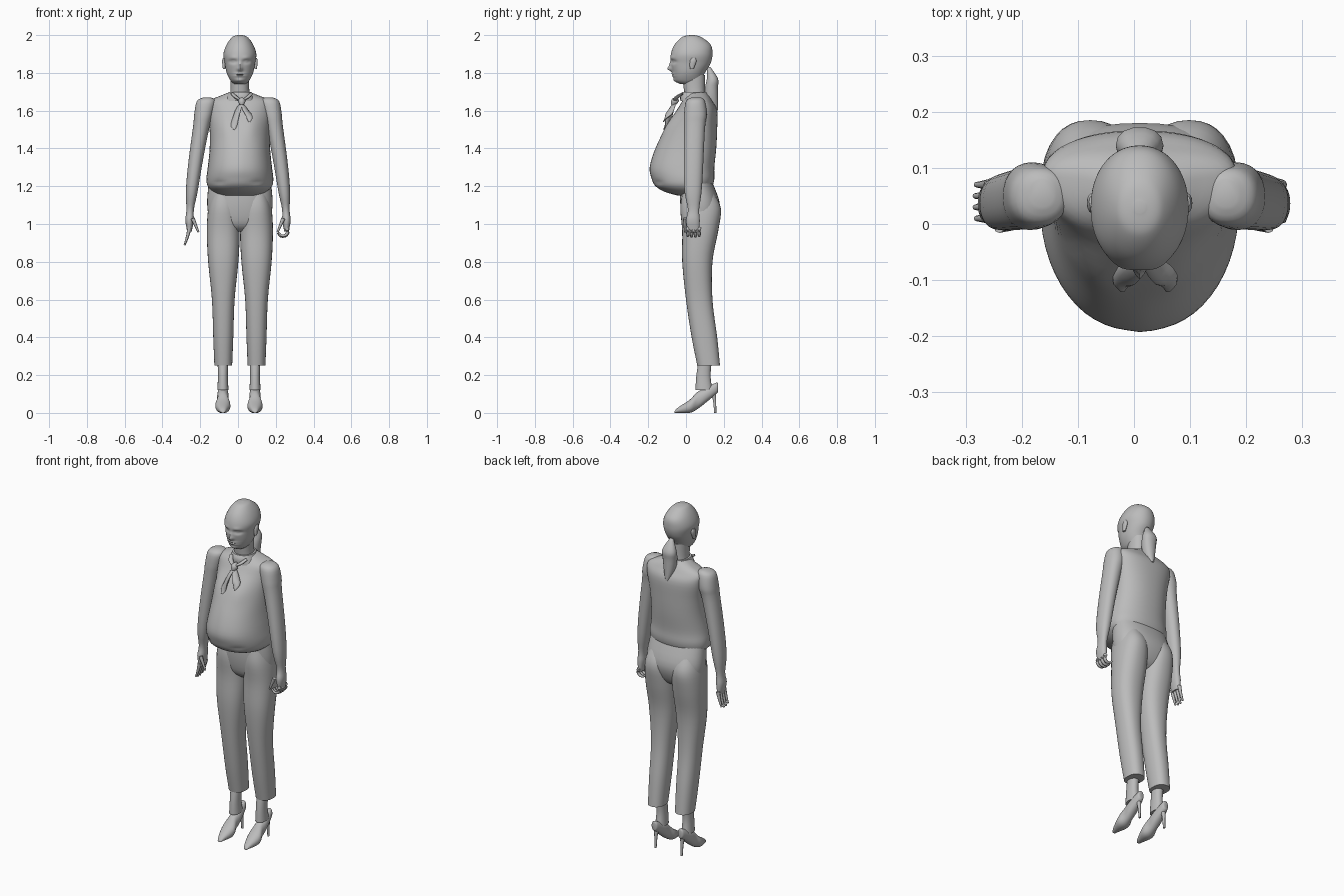
import bpy, bmesh, math
from mathutils import Vector

cube = bpy.data.objects.get("Cube")
if cube:
    bpy.data.objects.remove(cube)

grey = bpy.data.materials.new("plain grey")
grey.use_nodes = True
tone = (0.5, 0.5, 0.5, 1)
grey.diffuse_color = tone
grey.node_tree.nodes["Principled BSDF"].inputs["Base Color"].default_value = tone
parts = []


def skin(name, rings):
    """Join rings of points into one capped surface."""
    bm = bmesh.new()
    loops = [[bm.verts.new(point) for point in ring] for ring in rings]
    for lower, upper in zip(loops, loops[1:]):
        for i in range(len(lower)):
            bm.faces.new((lower[i - 1], lower[i], upper[i], upper[i - 1]))
    bm.faces.new(loops[0])
    bm.faces.new(loops[-1])
    bmesh.ops.recalc_face_normals(bm, faces=bm.faces)
    mesh = bpy.data.meshes.new(name)
    bm.to_mesh(mesh)
    bm.free()
    mesh.materials.append(grey)
    obj = bpy.data.objects.new(name, mesh)
    bpy.context.collection.objects.link(obj)
    parts.append(obj)
    return obj


def smooth_rows(rows, steps):
    """Catmull-Rom interpolation through rows of numbers."""
    last = len(rows) - 1
    result = []
    for k in range(last):
        before, start, end, after = (rows[max(0, min(last, k + d))] for d in (-1, 0, 1, 2))
        for s in range(steps):
            t = s / steps
            row = []
            for a, b, c, d in zip(before, start, end, after):
                cubic = 3 * (b - c) + d - a
                square = 2 * a - 5 * b + 4 * c - d
                row.append(b + t / 2 * (c - a + t * (square + t * cubic)))
            result.append(row)
    return result + [rows[last]]


def superellipse(count, power):
    """Unit outline, squarer as power grows."""
    for i in range(count):
        angle = math.tau * i / count
        c, s = math.cos(angle), math.sin(angle)
        yield (math.copysign(abs(c) ** (2 / power), c), math.copysign(abs(s) ** (2 / power), s))


def loft(name, rows, x=0.01, along="z", count=32, power=2.2, middle=0.5, steps=4):
    """Rows are (position, half width, depth start, depth end)."""
    rings = []
    for place, half, start, end in smooth_rows(rows, steps):
        centre = start + (end - start) * middle
        ring = []
        for u, v in superellipse(count, power):
            depth = centre + v * (end - centre if v > 0 else centre - start)
            across = x + half * u
            ring.append((across, depth, place) if along == "z" else (across, place, depth))
        rings.append(ring)
    return skin(name, rings)


def tube(name, path, flat=1.0, count=10):
    """Path rows are (x, y, z, radius); flat squeezes the section."""
    rows = smooth_rows(path, 3)
    points = [Vector(row[:3]) for row in rows]
    rings = []
    for k, point in enumerate(points):
        ahead = points[min(k + 1, len(points) - 1)]
        turn = (ahead - points[max(k - 1, 0)]).to_track_quat("Z", "Y")
        radius = rows[k][3]
        rings.append([point + turn @ Vector((radius * u, radius * flat * v, 0))
                      for u, v in superellipse(count, 2)])
    return skin(name, rings)


def finger(name, start, heading, curl, step):
    """A tapered finger that turns by curl at each joint."""
    x, y, z = start
    path = []
    for joint in range(5):
        path.append((x, y, z, 0.011 - 0.0015 * joint))
        x -= step * math.sin(heading)
        z -= step * math.cos(heading)
        heading += curl
    tube(name, path, count=8)


def sculpt(obj, bumps, limit):
    """Push front points along y by soft bumps (x, z, x size, z size, amount)."""
    for vert in obj.data.vertices:
        if vert.co.y < limit:
            x, z = vert.co.x, vert.co.z
            vert.co.y += sum(amount * math.exp(-((x - bx) / width) ** 2 - ((z - bz) / height) ** 2)
                             for bx, bz, width, height, amount in bumps)


# Head with modelled face
HEAD_X = 0.01
head = loft("head", [
    (1.74, .03, -.03, .06), (1.76, .05, -.06, .08), (1.8, .07, -.07, .1), (1.85, .08, -.08, .13),
    (1.9, .087, -.08, .14), (1.95, .07, -.06, .13), (1.99, .04, -.02, .08), (2, .01, .02, .04)],
    count=72, steps=9, power=2.1)
nose = (HEAD_X, 1.82, .012, .012, -.02)
bridge = (HEAD_X, 1.84, .01, .02, -.01)
lips = (HEAD_X, 1.79, .03, .01, -.01)
mouth_line = (HEAD_X, 1.79, .03, .003, .008)
chin = (HEAD_X, 1.76, .02, .01, -.006)
face = [nose, bridge, lips, mouth_line, chin]
for side in (-1, 1):
    eye_x = HEAD_X + side * .035
    socket = (eye_x, 1.86, .02, .01, .013)
    eyeball = (eye_x, 1.86, .01, .005, -.008)
    brow = (eye_x, 1.88, .02, .01, -.004)
    face += [socket, eyeball, brow]
sculpt(head, face, limit=-.01)

# Neck, collar and ponytail
loft("neck", [(1.63, .06, 0, .11), (1.7, .05, -.01, .1), (1.79, .05, -.02, .1)])
loft("collar", [(1.65, .09, -.03, .13), (1.68, .07, -.03, .12), (1.7, .06, -.02, .11)])
loft("ponytail", [(1.83, .01, .11, .13), (1.77, .04, .11, .17), (1.72, .04, .1, .17),
                  (1.65, .03, .1, .17), (1.6, .01, .14, .17)], count=14)

# Blouse with a full belly, front seam and gathered hem
blouse = loft("blouse", [
    (1.15, .1, -.04, .08), (1.17, .14, -.11, .12), (1.2, .17, -.16, .14), (1.24, .177, -.18, .15),
    (1.3, .17, -.19, .15), (1.4, .16, -.16, .16), (1.5, .16, -.11, .165), (1.6, .17, -.05, .165),
    (1.65, .165, -.02, .14), (1.68, .1, 0, .12), (1.7, .05, 0, .1)],
    count=56, middle=.66)
seam = (.02, 1.35, .01, .2, -.006)
bust = [(side * .07, 1.52, .05, .06, -.012) for side in (-1, 1)]
hem_folds = [(side * .1, 1.22, .03, .01, .008) for side in (-1, 1)]
sculpt(blouse, [seam] + bust + hem_folds, limit=-.04)

# Neck bow with loops and two hanging ends
BOW_X = 0.02
tube("bow_knot", [(BOW_X, -.04, 1.66, .01), (BOW_X, -.06, 1.65, .02), (BOW_X, -.07, 1.63, .01)])
for side in (-1, 1):
    tip = 1.52 + side * .02
    tube("bow_end", [(BOW_X, -.06, 1.64, .01), (BOW_X + side * .02, -.08, 1.6, .02),
                     (BOW_X + side * .04, -.1, tip + .03, .02), (BOW_X + side * .04, -.12, tip, .004)],
         flat=.45)
    tube("bow_loop", [(BOW_X, -.06, 1.65, .01), (BOW_X + side * .03, -.05, 1.67, .013),
                      (BOW_X + side * .05, -.02, 1.69, .01)], flat=.6)

# Trouser hips
loft("hips", [(1.22, .165, -.03, .14), (1.1, .173, -.03, .18), (1, .15, -.01, .15), (.96, .08, .03, .1)],
     count=40, power=2.3)

# Outlines shared by both sides
LEG = [(1.16, .06, -.02, .15), (1.08, .08, -.03, .185), (.96, .087, -.02, .17), (.8, .08, -.02, .14),
       (.6, .06, 0, .14), (.4, .053, .03, .165), (.25, .047, .06, .18)]
ANKLE = [(.3, .03, .07, .14), (.2, .026, .055, .13), (.12, .03, .05, .14)]
SHOE = [(-.06, .01, 0, .01), (-.04, .02, 0, .03), (.02, .04, 0, .07), (.06, .03, .02, .11),
        (.1, .03, .05, .13), (.16, .02, .1, .16), (.17, .01, .11, .15)]
ARM = [(1.67, .02, .03, .08), (1.65, .05, 0, .1), (1.58, .05, -.01, .11), (1.5, .043, -.01, .1),
       (1.2, .033, -.01, .085), (1.08, .02, .01, .07), (1.02, .022, 0, .073), (.96, .012, .01, .07)]

for side, label in ((1, "left"), (-1, "right")):
    # Leg, ankle and high-heeled shoe
    loft(label + "_trouser_leg", LEG, x=.01 + side * .088, power=2.3)
    foot_x = .005 + side * .085
    loft(label + "_ankle", ANKLE, x=foot_x, count=20)
    loft(label + "_shoe", SHOE, x=foot_x, along="y", count=20)
    tube(label + "_heel", [(foot_x, .14, .12, .02), (foot_x, .15, .08, .01), (foot_x, .155, 0, .006)])

    # Ear
    loft(label + "_ear", [(1.82, .006, .02, .04), (1.86, .01, .02, .055), (1.88, .006, .03, .05)],
         x=HEAD_X + side * .084, count=14)

    # Arm swings outward from the shoulder to the hand
    arm = loft(label + "_arm", ARM, x=0, count=28)
    for vert in arm.data.vertices:
        vert.co.x += side * (.257 - .17 * max(vert.co.z - 1, 0) ** 1.5)

    # Left fingers curl into a loose fist, right fingers hang open
    heading, curl = (-.3, .9) if side > 0 else (.2, .05)
    for k in range(4):
        length = .025 - .002 * abs(k - 1.5)
        finger(label + "_finger", (side * .257, .01 + .02 * k, .98), heading, curl, length)
    finger(label + "_thumb", (side * .24, -.005, 1.03), side * .4, 0, .02)

# Smooth shading with sharp cuffs
bpy.ops.object.select_all(action="DESELECT")
for obj in parts:
    obj.select_set(True)
bpy.context.view_layer.objects.active = parts[0]
bpy.ops.object.shade_smooth_by_angle(angle=math.radians(55))
